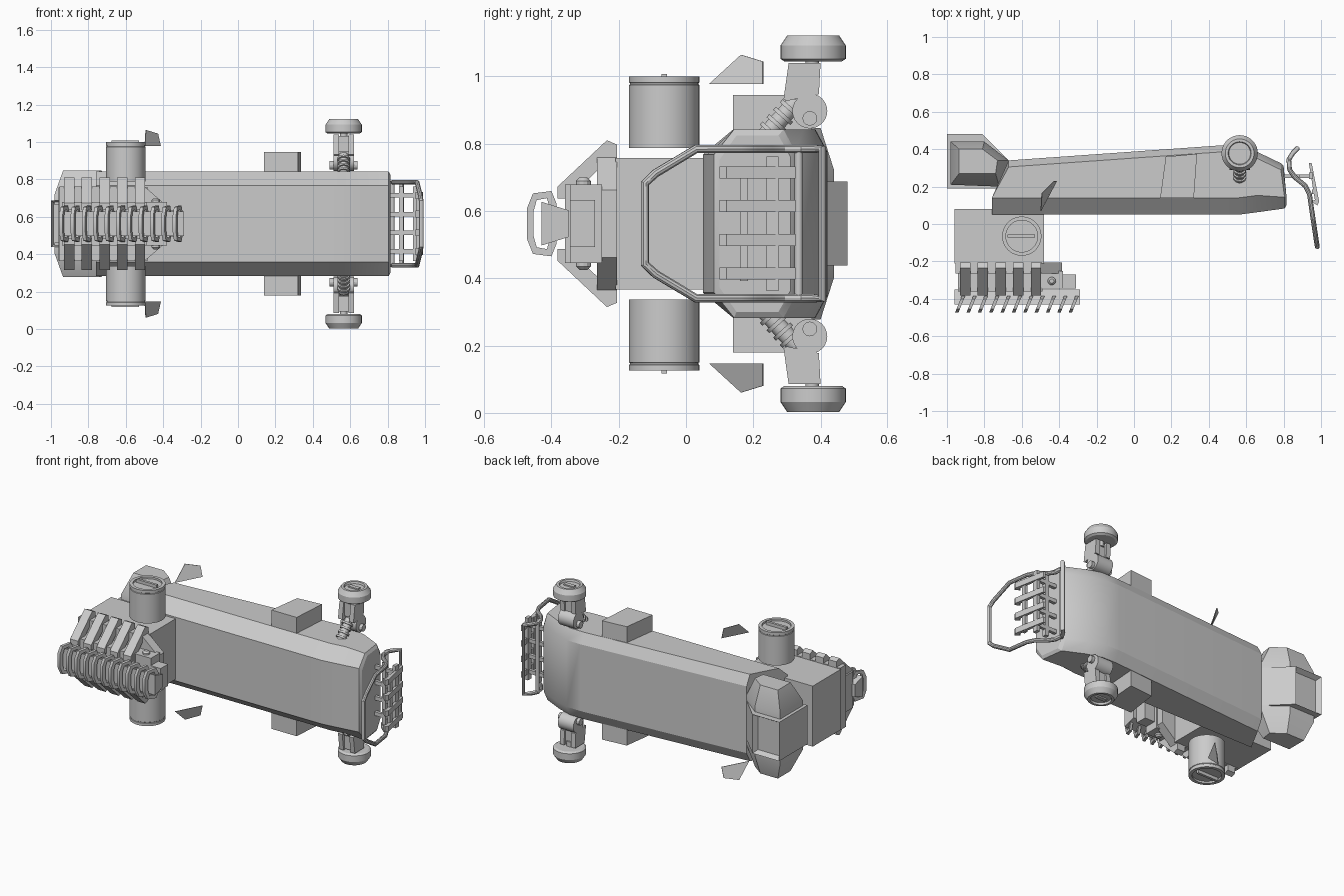
import bpy, bmesh, math
from mathutils import Vector

if "Cube" in bpy.data.objects:
    bpy.data.objects.remove(bpy.data.objects["Cube"])

ZC = 0.5625  # mirror plane height; all local z values are measured from it


def finish(ob, mirror=False):
    ob.location.z = ZC
    if mirror:
        m = ob.modifiers.new("mirror", 'MIRROR')
        m.use_axis = (False, False, True)
        m.use_mirror_merge = False
    bpy.ops.object.select_all(action='DESELECT')
    ob.select_set(True)
    bpy.context.view_layer.objects.active = ob
    bpy.ops.object.shade_smooth_by_angle(angle=math.radians(28))
    return ob


def loft(name, rings, mirror=False, closed=False, inset=None):
    """Skin rings of points; inset = (direction, width, depth) sinks a panel."""
    bm = bmesh.new()
    vs = [[bm.verts.new(p) for p in r] for r in rings]
    n = len(rings[0])
    for a in range(len(vs) if closed else len(vs) - 1):
        r, s = vs[a], vs[(a + 1) % len(vs)]
        for i in range(n):
            j = (i + 1) % n
            bm.faces.new((r[i], r[j], s[j], s[i]))
    if not closed:
        bm.faces.new(vs[0])
        bm.faces.new(vs[-1])
    bmesh.ops.recalc_face_normals(bm, faces=bm.faces)
    if inset:
        bm.normal_update()
        d = Vector(inset[0])
        f = max(bm.faces, key=lambda f: f.normal.dot(d) * 10 + f.calc_center_median().dot(d))
        bmesh.ops.inset_region(bm, faces=[f], thickness=inset[1], depth=0)
        bmesh.ops.translate(bm, verts=f.verts[:], vec=-d * inset[2])
    me = bpy.data.meshes.new(name)
    bm.to_mesh(me)
    bm.free()
    ob = bpy.data.objects.new(name, me)
    bpy.context.collection.objects.link(ob)
    return finish(ob, mirror)


def box(name, x, y, z, **k):
    q = [(x[0], y[0]), (x[1], y[0]), (x[1], y[1]), (x[0], y[1])]
    return loft(name, [[(a, b, h) for a, b in q] for h in z], **k)


def prism_x(name, prof, x0, x1, **k):
    return loft(name, [[(x, y, z) for y, z in prof] for x in (x0, x1)], **k)


def lathe(name, cx, cy, prof, n=32, **k):
    ang = [2 * math.pi * i / n for i in range(n)]
    return loft(name, [[(cx + r * math.cos(a), cy + r * math.sin(a), z) for a in ang]
                       for r, z in prof], **k)


def rod(name, a, b, r, n=16, **k):
    a, b = Vector(a), Vector(b)
    q = (b - a).to_track_quat('Z', 'Y')
    c = [q @ Vector((r * math.cos(2 * math.pi * i / n), r * math.sin(2 * math.pi * i / n), 0))
         for i in range(n)]
    return loft(name, [[p + v for v in c] for p in (a, b)], **k)


def tube(name, pts, r, cyclic=False):
    cu = bpy.data.curves.new(name, 'CURVE')
    cu.dimensions = '3D'
    cu.bevel_depth = r
    cu.bevel_resolution = 3
    cu.use_fill_caps = True
    s = cu.splines.new('POLY')
    s.points.add(len(pts) - 1)
    for p, c in zip(s.points, pts):
        p.co = (*c, 1)
    s.use_cyclic_u = cyclic
    ob = bpy.data.objects.new(name, cu)
    bpy.context.collection.objects.link(ob)
    bpy.ops.object.select_all(action='DESELECT')
    ob.select_set(True)
    bpy.context.view_layer.objects.active = ob
    bpy.ops.object.convert(target='MESH')
    return finish(bpy.context.object)


# main hull: chamfered octagonal sections along x
def section(xf, xb, yf, yb, cf=0.09, cb=0.035, h=0.28, hf=0.205, hb=0.215):
    half = [(xf, yf, hf), (xf, yf + cf, h), (xb, yb - cb, h), (xb, yb, hb)]
    return half + [(x, y, -z) for x, y, z in reversed(half)]


loft("hull", [section(-0.76, -0.67, 0.05, 0.34),
              section(0.46, 0.46, 0.05, 0.42),
              section(0.56, 0.56, 0.05, 0.418),
              section(0.66, 0.66, 0.063, 0.385),
              section(0.805, 0.785, 0.083, 0.325, 0.06),
              section(0.815, 0.80, 0.10, 0.31, 0.05, h=0.262, hf=0.19, hb=0.2)])

# rear tail block with sunken panels and sloping wings
tail = [(-1, 0.48), (-0.81, 0.48), (-0.67, 0.34), (-0.72, 0.29), (-1, 0.29)]
loft("tail_block", [[(x, y, h) for x, y in tail] for h in (-0.125, 0.125)],
     inset=((0, 1, 0), 0.025, 0.03))
box("tail_lower_block", (-1, -0.72), (0.19, 0.29), (-0.125, 0.125), inset=((0, -1, 0), 0.02, 0.03))
wing_low = [(-0.98, 0.44), (-0.8, 0.44), (-0.67, 0.34), (-0.72, 0.2), (-0.98, 0.21)]
wing_top = [(-0.935, 0.40), (-0.81, 0.40), (-0.73, 0.34), (-0.74, 0.27), (-0.935, 0.27)]
loft("tail_wing", [[(x, y, 0.10) for x, y in wing_low], [(x, y, 0.16) for x, y in wing_low],
                   [(x, y, 0.285) for x, y in wing_top]], mirror=True)

# mount block and its side plate
box("mount_block", (-0.96, -0.48), (-0.21, 0.08), (-0.195, 0.195))
plate = [(-0.955, -0.2), (-0.5, -0.2), (-0.385, -0.1), (-0.385, 0.1), (-0.5, 0.2), (-0.955, 0.2)]
loft("mount_plate", [[(x, y, z) for x, z in plate] for y in (-0.205, -0.265)])
box("mount_core", (-0.94, -0.49), (-0.36, -0.25), (-0.117, 0.117))
box("mount_lug", (-0.49, -0.38), (-0.345, -0.25), (-0.117, 0.117))
box("mount_tongue", (-0.49, -0.31), (-0.345, -0.27), (-0.07, 0.07))
lathe("lug_bolt", -0.44, -0.305, [(0.022, 0.115), (0.022, 0.127), (0.012, 0.137)], 12, mirror=True)

# armour ribs
rib = [(-0.205, 0.235), (-0.235, 0.248), (-0.382, 0.11), (-0.382, 0.075),
       (-0.35, 0.075), (-0.235, 0.185), (-0.205, 0.185)]
for i in range(5):
    x = -0.902 + 0.0945 * i
    prism_x("armour_rib", rib, x - 0.028, x + 0.028, mirror=True)

# rail with slanted slats
prism_x("slat_rail", [(-0.35, -0.04), (-0.43, -0.065), (-0.43, 0.065), (-0.35, 0.04)], -0.96, -0.29)
outer = [(-0.385, 0.06), (-0.4, 0.097), (-0.455, 0.09), (-0.473, 0.045)]
outer += [(y, -z) for y, z in reversed(outer)]
inner = [(-0.43 + (y + 0.43) * 0.55, z * 0.78) for y, z in outer]
for i in range(11):
    x = -0.93 + 0.0607 * i

    def ring(prof, dx):
        return [(x + dx + (y + 0.43) * 0.4, y, z) for y, z in prof]
    loft("slat", [ring(outer, -0.009), ring(outer, 0.009), ring(inner, 0.009), ring(inner, -0.009)],
         closed=True)

# side drums with a rimmed cap
lathe("drum", -0.60, -0.065, [(0.105, 0.225), (0.105, 0.412), (0.102, 0.414), (0.102, 0.418),
                              (0.105, 0.42), (0.105, 0.437), (0.085, 0.437), (0.085, 0.425)],
      40, mirror=True)
box("drum_handle", (-0.675, -0.53), (-0.073, -0.057), (0.42, 0.445), mirror=True)

# thin side fins
fin = [(-0.5, 0.07, 0.415), (-0.415, 0.23, 0.415), (-0.43, 0.23, 0.482), (-0.495, 0.165, 0.502)]
loft("fin", [fin, [(x + 0.003, y - 0.002, z) for x, y, z in fin]], mirror=True)

# side boxes
pod = [(0.14, 0.14), (0.32, 0.14), (0.337, 0.375), (0.17, 0.36)]
loft("side_pod", [[(x, y, h) for x, y in pod] for h in (0.25, 0.383)], mirror=True)

# outrigger thrusters
lathe("thruster_pad", 0.565, 0.378, [(0.085, 0.482), (0.097, 0.49), (0.097, 0.53), (0.077, 0.56),
                                     (0.062, 0.56), (0.058, 0.548)], 36, mirror=True)
box("pad_slot", (0.53, 0.60), (0.365, 0.391), (0.54, 0.556), mirror=True)
lathe("pad_neck", 0.565, 0.375, [(0.02, 0.45), (0.02, 0.49)], 16, mirror=True)
arm = [(0.305, 0.477), (0.40, 0.477), (0.395, 0.385), (0.30, 0.365), (0.29, 0.37)]
for s in (-1, 1):
    prism_x("thruster_bracket", arm, 0.565 + s * 0.025, 0.565 + s * 0.055, mirror=True)
    rod("hinge_bolt", (0.565 + s * 0.05, 0.368, 0.313), (0.565 + s * 0.075, 0.368, 0.313), 0.022,
        12, mirror=True)
box("bracket_core", (0.535, 0.595), (0.315, 0.385), (0.385, 0.47), mirror=True)
rod("hinge_drum", (0.51, 0.368, 0.335), (0.62, 0.368, 0.335), 0.052, 24, mirror=True)
rod("strut", (0.565, 0.23, 0.255), (0.565, 0.33, 0.365), 0.026, mirror=True)
for t in (0.0, 0.22, 0.44, 0.66):
    rod("strut_coil", (0.565, 0.245 + 0.09 * t, 0.272 + 0.1 * t),
        (0.565, 0.253 + 0.09 * t, 0.281 + 0.1 * t), 0.034, mirror=True)

# bumper tube frame
side = [(0.875, 0.405), (0.85, 0.38), (0.828, 0.345), (0.832, 0.29), (0.86, 0.25),
        (0.915, 0.205), (0.938, 0.16), (0.957, 0.03)]
top = [(x, y, 0.222) for x, y in side] + [(0.975, -0.09, 0.15), (0.98, -0.122, 0.12)]
tube("bumper_frame", top + [(x, y, -z) for x, y, z in reversed(top)], 0.013, cyclic=True)
rod("bumper_cross_bar", (0.825, 0.335, -0.23), (0.825, 0.335, 0.23), 0.012)

# grille slats, uprights and mounts
slat = [(0.98, 0.10), (0.99, 0.12), (0.95, 0.325), (0.935, 0.325), (0.967, 0.13), (0.95, 0.12)]
for z in (-0.148, -0.048, 0.052, 0.152):
    loft("grille_slat", [[(x, y, z + d) for x, y in slat] for d in (-0.018, 0.018)])
    box("grille_mount", (0.79, 0.945), (0.245, 0.265), (z - 0.012, z + 0.012))
box("grille_upright", (0.935, 0.957), (0.24, 0.275), (-0.2, 0.2))
box("grille_lower_upright", (0.953, 0.972), (0.16, 0.185), (-0.17, 0.17))
box("grille_inner_upright", (0.86, 0.885), (0.24, 0.265), (-0.2, 0.2))
